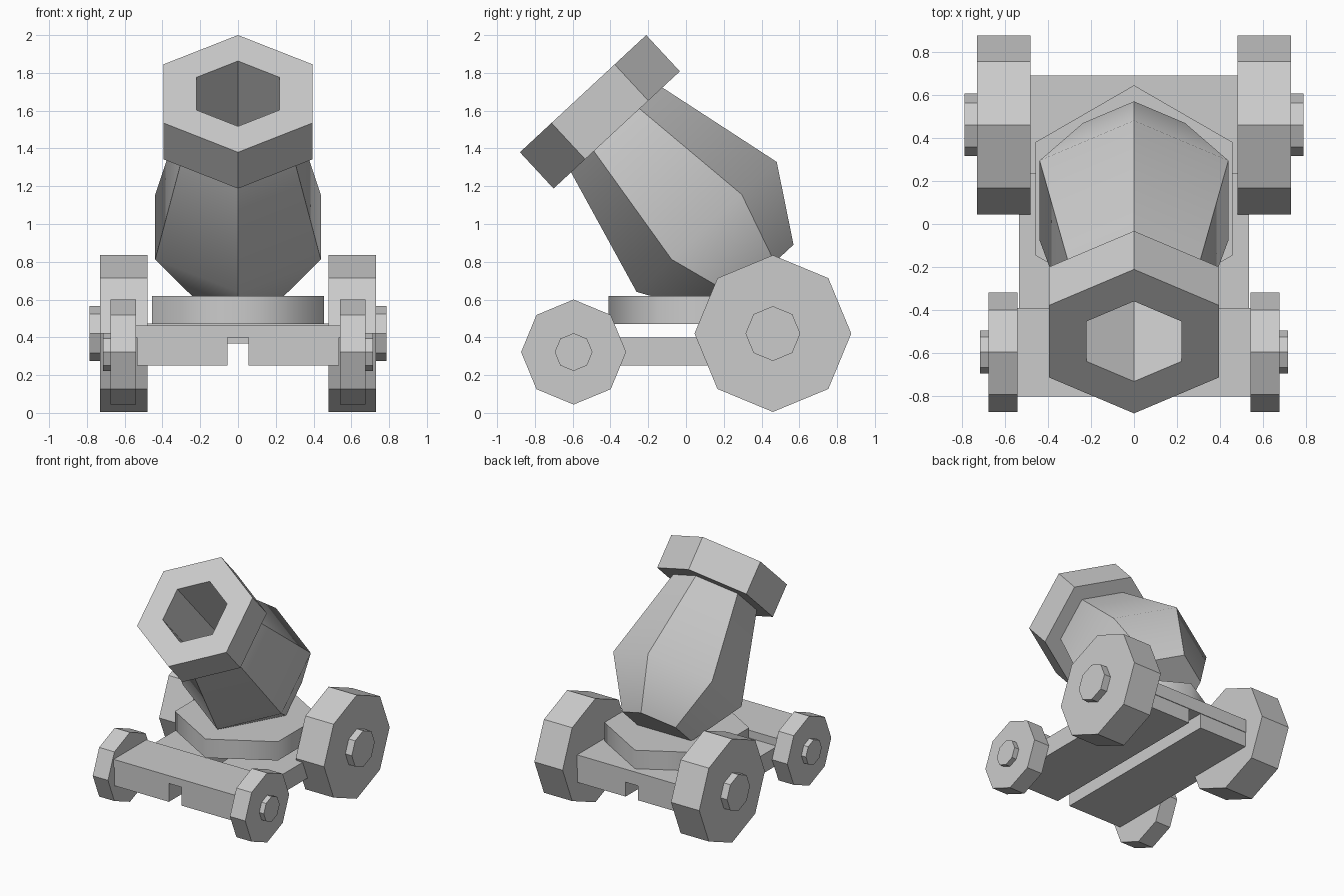
import bpy, bmesh, math
from mathutils import Vector

if "Cube" in bpy.data.objects:
    bpy.data.objects.remove(bpy.data.objects["Cube"])

grey = bpy.data.materials.new("plain grey")
grey.diffuse_color = (0.6, 0.6, 0.6, 1)
grey.use_nodes = True
grey.node_tree.nodes["Principled BSDF"].inputs["Base Color"].default_value = grey.diffuse_color


def lathe(name, profile, origin, axis, up, sides, smooth=None):
    """Faceted turned part: profile holds (distance along axis, radius)."""
    origin, axis, up = Vector(origin), Vector(axis).normalized(), Vector(up)
    up = (up - axis * up.dot(axis)).normalized()
    side = axis.cross(up)
    bm = bmesh.new()
    rings = []
    for t, r in profile:
        ring = []
        for k in range(sides):
            a = 2 * math.pi * k / sides
            ring.append(bm.verts.new(origin + axis * t + (up * math.cos(a) + side * math.sin(a)) * r))
        rings.append(ring)
    for a, b in zip(rings, rings[1:]):
        for k in range(sides):
            j = (k + 1) % sides
            bm.faces.new((a[k], a[j], b[j], b[k]))
    bm.faces.new(rings[0])
    bm.faces.new(rings[-1])
    return finish(name, bm, smooth)


def box(name, lo, hi):
    bm = bmesh.new()
    bmesh.ops.create_cube(bm, size=1)
    for v in bm.verts:
        v.co = Vector([(l + h) / 2 + c * (h - l) for l, h, c in zip(lo, hi, v.co)])
    return finish(name, bm)


def finish(name, bm, smooth=None):
    bmesh.ops.recalc_face_normals(bm, faces=bm.faces)
    mesh = bpy.data.meshes.new(name)
    bm.to_mesh(mesh)
    bm.free()
    mesh.materials.append(grey)
    ob = bpy.data.objects.new(name, mesh)
    bpy.context.collection.objects.link(ob)
    if smooth:
        bpy.ops.object.select_all(action='DESELECT')
        ob.select_set(True)
        bpy.context.view_layer.objects.active = ob
        bpy.ops.object.shade_smooth_by_angle(angle=math.radians(smooth))
    return ob


# Hexagonal barrel: bore, muzzle ring, bulging body, flat breech
lathe("barrel",
      [(0.80, 0.254), (0, 0.254), (0, 0.456), (0.262, 0.456),
       (0.262, 0.33), (0.962, 0.506), (1.344, 0.273)],
      (0, -0.545, 1.69), (0, 0.68, -0.733), (0, 0.733, 0.68), 6, smooth=50)

# Hexagonal turntable under the barrel
lathe("turntable", [(0, 0.527), (0.15, 0.527)],
      (0, 0.117, 0.47), (0, 0, 1), (0, 1, 0), 6, smooth=65)

# Cross planks
box("front_crossbar", (-0.54, -0.80, 0.40), (0.54, -0.39, 0.462))
box("rear_crossbar", (-0.54, 0.235, 0.368), (0.54, 0.69, 0.472))

# Long beams and wheels, mirrored left and right
for s, label in ((1, "right"), (-1, "left")):
    xs = sorted((0.055 * s, 0.535 * s))
    box(label + "_beam", (xs[0], -0.795, 0.25), (xs[1], 0.685, 0.40))
    for name, y, z, r, x0, x1, hub_r, x2 in (
            ("front", -0.595, 0.322, 0.278, 0.54, 0.675, 0.10, 0.715),
            ("rear", 0.46, 0.42, 0.415, 0.48, 0.73, 0.145, 0.787)):
        lathe(f"{name}_{label}_wheel",
              [(x0, r), (x1, r), (x1, hub_r), (x2, hub_r)],
              (0, y, z), (s, 0, 0), (0, 0, 1), 8)
